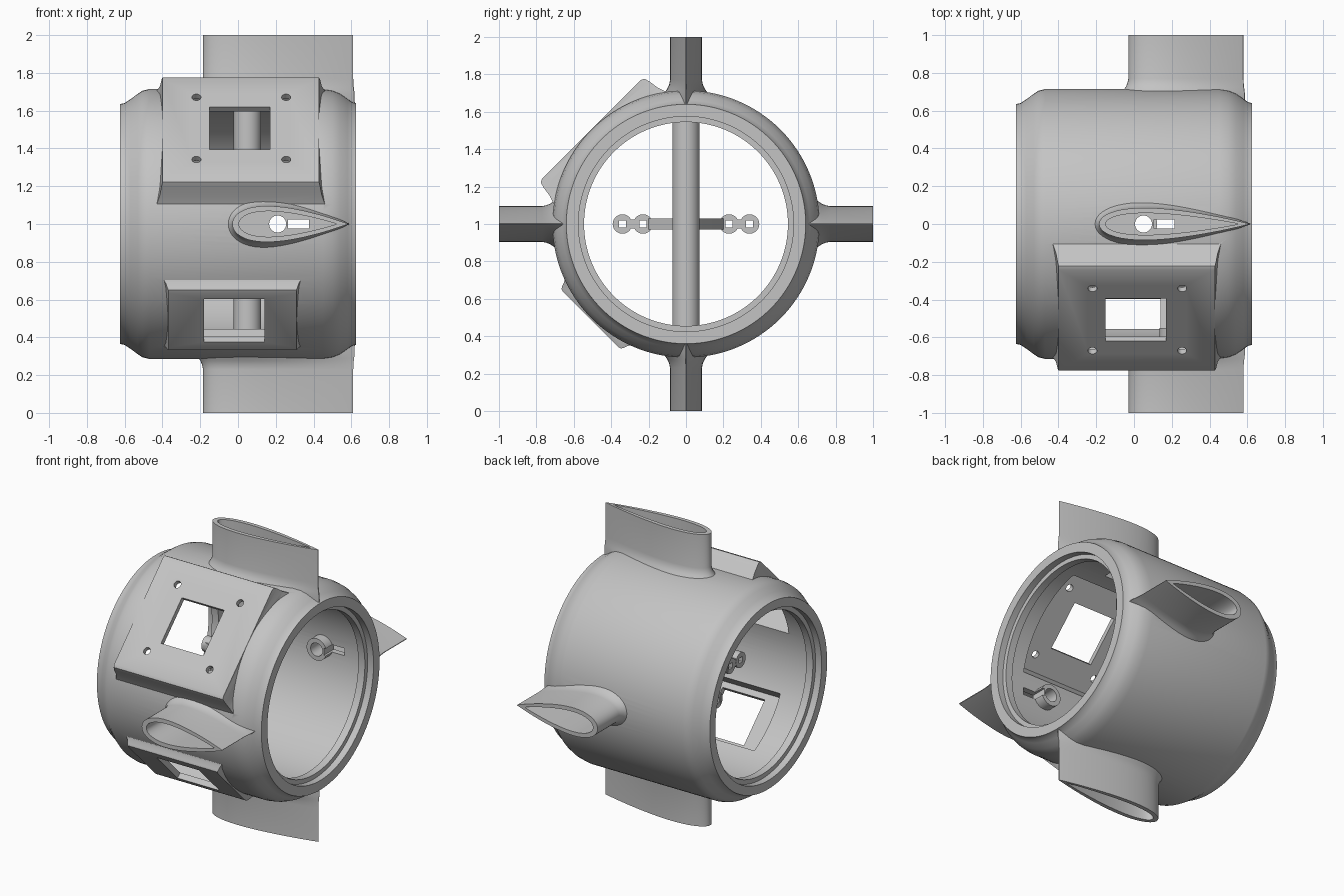
import bpy, bmesh, math
from mathutils import Matrix, Vector

old = bpy.data.objects.get("Cube")
if old:
    bpy.data.objects.remove(old, do_unlink=True)

grey = bpy.data.materials.new("light_grey")
grey.use_nodes = True
grey.diffuse_color = (0.55, 0.55, 0.55, 1)
grey.node_tree.nodes["Principled BSDF"].inputs["Base Color"].default_value = (0.55, 0.55, 0.55, 1)


def loft(name, rings, angle=0):
    """Skin matching rings into a capped solid, turned about the hull axis."""
    bm = bmesh.new()
    turn = Matrix.Translation((0, 0, 1)) @ Matrix.Rotation(math.radians(angle), 4, 'X')
    loops = [[bm.verts.new(turn @ Vector(p)) for p in ring] for ring in rings]
    n = len(loops[0])
    for a, b in zip(loops, loops[1:]):
        for i in range(n):
            j = (i + 1) % n
            bm.faces.new((a[i], a[j], b[j], b[i]))
    bm.faces.new(loops[0])
    bm.faces.new(loops[-1])
    bmesh.ops.recalc_face_normals(bm, faces=bm.faces)
    mesh = bpy.data.meshes.new(name)
    bm.to_mesh(mesh)
    bm.free()
    mesh.materials.append(grey)
    ob = bpy.data.objects.new(name, mesh)
    bpy.context.collection.objects.link(ob)
    return ob


def circle(r, n):
    return [(r * math.cos(2 * math.pi * i / n), r * math.sin(2 * math.pi * i / n)) for i in range(n)]


def lathe(name, profile, n=128):
    return loft(name, [[(x, c, s) for c, s in circle(r, n)] for x, r in profile])


def rod(name, x, y, r, low, high, angle=0, n=32):
    ring = circle(r, n)
    return loft(name, [[(x + c, y + s, h) for c, s in ring] for h in (low, high)], angle)


def rect(x0, x1, t, h):
    return [(x0, -t, h), (x1, -t, h), (x1, t, h), (x0, t, h)]


def box(name, x0, x1, t, low, high, angle=0):
    return loft(name, [rect(x0, x1, t, low), rect(x0, x1, t, high)], angle)


def foil(x0, x1, thick, h, n=28):
    """Symmetric wing section with its round nose toward -x."""
    def half(u):
        return 5 * thick * (0.2969 * math.sqrt(u) - 0.126 * u - 0.3516 * u**2
                            + 0.2843 * u**3 - 0.1036 * u**4 + 0.0015 * u)
    us = [(1 - math.cos(math.pi * i / n)) / 2 for i in range(n + 1)]
    upper = [(x0 + u * (x1 - x0), half(u), h) for u in us]
    lower = [(x0 + u * (x1 - x0), -half(u), h) for u in us[1:-1]]
    return upper + lower[::-1]


def combine(target, other, op):
    mod = target.modifiers.new("cut", 'BOOLEAN')
    mod.operation, mod.solver, mod.object = op, 'EXACT', other
    bpy.context.view_layer.objects.active = target
    bpy.ops.object.modifier_apply(modifier=mod.name)
    bpy.data.objects.remove(other, do_unlink=True)


def add(target, other):
    combine(target, other, 'UNION')


def cut(target, other):
    combine(target, other, 'DIFFERENCE')


# Hull outside
hull = lathe("hull", [(-.625, .635), (-.6, .64), (-.57, .66), (-.53, .69), (-.505, .706), (-.47, .714),
                      (.45, .714), (.5, .706), (.54, .69), (.58, .662), (.605, .645), (.625, .64)])

# Fins: (angle, nose x, tail x, thickness, pivot x)
fins = [(0, -.185, .61, .17, .05), (180, -.185, .61, .17, .05),
        (90, -.03, .58, .19, .21), (270, -.03, .58, .19, .21)]
flare = [(.6, .045), (.69, .036), (.71, .024), (.725, .014), (.745, .005), (.77, 0), (1, 0)]
for angle, nose, tail, thick, pivot in fins:
    add(hull, loft("fin", [foil(nose - o, tail + o * .2, thick + 2 * o, r) for r, o in flare], angle))

# Mounting pads with rounded rims: (angle, x start, x end, half height, face distance, depth)
pads = [(45, -.405, .435, .40, .716, .2), (135, -.375, .315, .232, .722, .09)]
rim = [(1, .05), (.72, .025), (.45, .008), (.18, 0), (.05, -.008), (0, -.028)]
for angle, x0, x1, t, face, depth in pads:
    add(hull, loft("pad", [rect(x0 - max(o, -.006), x1 + max(o, -.006), t + o, face - k * depth)
                           for k, o in rim], angle))

# Hollow bore with a stepped lip at both ends
half = [(.65, .575), (.58, .575), (.58, .545), (.53, .545), (.53, .62)]
cut(hull, lathe("bore", [(-x, r) for x, r in half] + [(x, r) for x, r in half[::-1]]))

# Recess behind each pad, its window and the screw holes
for (angle, x0, x1, *_), t, wx in zip(pads, (.34, .2), (.01, -.02)):
    cut(hull, box("recess", x0 + .05, x1 - .05, t, .4, .683, angle))
    cut(hull, box("window", wx - .16, wx + .16, .16, .4, .9, angle))
for x in (-.22, .255):
    for y in (-.233, .233):
        cut(hull, rod("screw_hole", x, y, .024, .5, .9, 45, 20))

# Fin hollows, pivot bosses, pivot holes and cable slots
for angle, nose, tail, thick, pivot in fins:
    cut(hull, loft("hollow", [foil(nose + .035, tail - .06, thick - .055, r) for r in (.66, 1.1)], angle))
    if angle in (90, 270):
        add(hull, rod("boss", pivot, 0, .075, .55, .645, angle))
    cut(hull, rod("pivot_hole", pivot, 0, .045, .5, .8, angle))
    cut(hull, box("slot", pivot + .055, pivot + .165, .025, .5, .8, angle))

# Vertical pivot tube across the bore
tube = rod("pivot_tube", .05, 0, .073, -.64, .64)
cut(tube, rod("tube_hole", .05, 0, .045, -.8, .8))

# Swept control arms, each with two pierced knobs
arms = []
for name, side, back in (("front_control_arm", -1, -.15), ("rear_control_arm", 1, -.375)):
    bar = [(.005, side * .05), (back + .03, side * .2), (back - .03, side * .2), (-.02, side * .02)]
    arm = loft(name, [[(x, y, z) for x, y in bar] for z in (-.03, .03)])
    for y in (.23, .34):
        add(arm, loft("knob", [[(back + x, side * y + c, s) for c, s in circle(.052, 24)]
                               for x in (-.028, .028)]))
    web = [(.19, -.025), (.34, -.025), (.34, .025), (.19, .025)]
    add(arm, loft("web", [[(back + x, side * y, z) for y, z in web] for x in (-.025, .025)]))
    for y in (.23, .34):
        hole = [(-.018, -.018), (.018, -.018), (.018, .018), (-.018, .018)]
        cut(arm, loft("hole", [[(back + x, side * y + c, s) for c, s in hole] for x in (-.1, .1)]))
    arms.append(arm)

# Smooth shading with crisp edges
bpy.ops.object.select_all(action='DESELECT')
for ob in [hull, tube] + arms:
    ob.select_set(True)
bpy.context.view_layer.objects.active = hull
bpy.ops.object.shade_smooth_by_angle(angle=math.radians(32))
